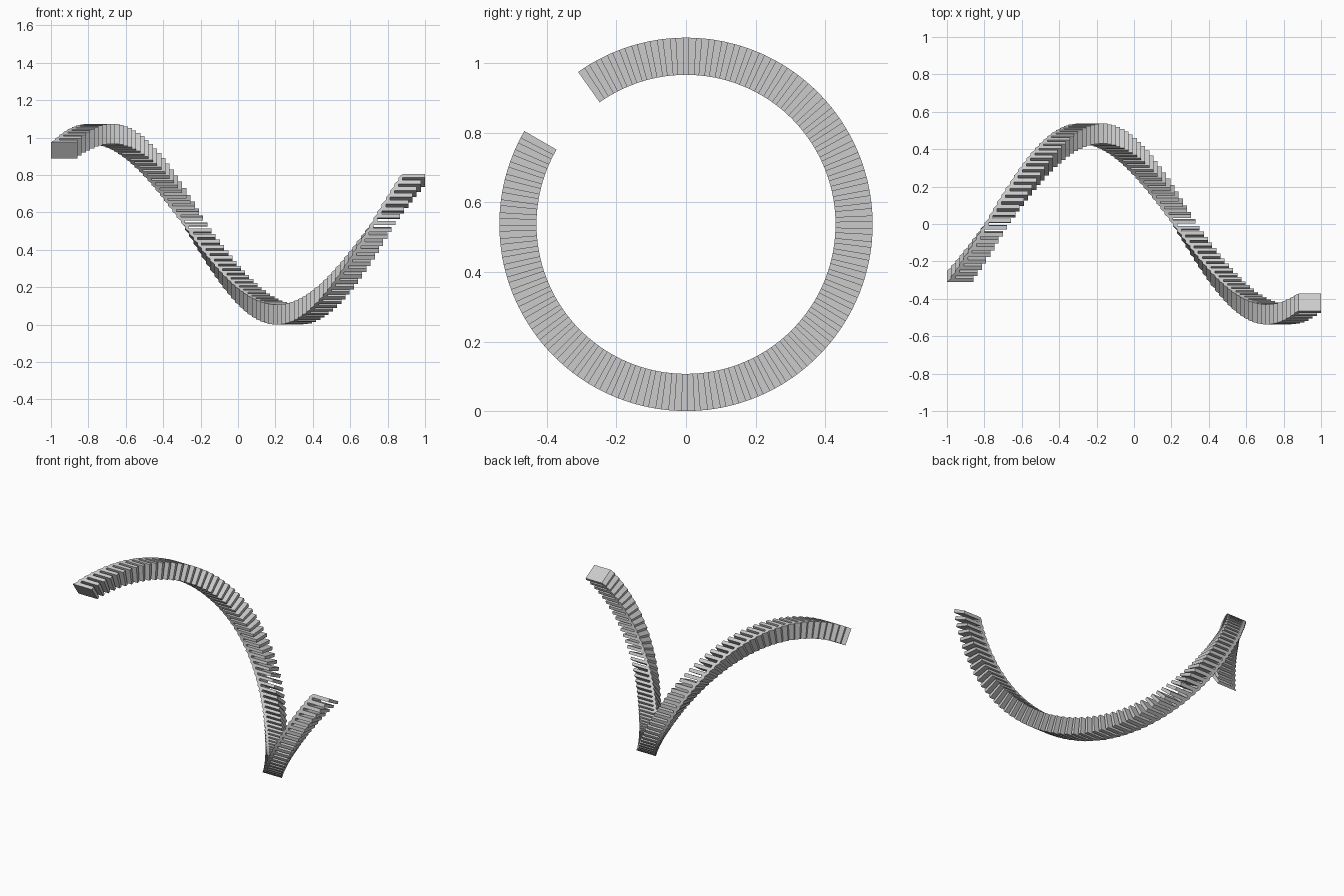
import bpy, bmesh, math

old = bpy.data.objects.get("Cube")
if old:
    bpy.data.objects.remove(old, do_unlink=True)

COUNT = 84                      # slats along the coil
R_IN, R_OUT, AXIS_Z = 0.43, 0.537, 0.537
LENGTH = 0.142                  # reach of each slat along x
SPINE = 0.045                   # reach of the web between slats
FILL = 0.6                      # share of each step taken by the slat
START = math.radians(125.3)
STEP = math.radians(335.3) / (COUNT - 1 + FILL)
RISE = (2 - LENGTH) / (COUNT - 1)

grey = bpy.data.materials.new("light_grey")
grey.use_nodes = True
grey.diffuse_color = (0.6, 0.6, 0.6, 1)
grey.node_tree.nodes["Principled BSDF"].inputs["Base Color"].default_value = (0.6, 0.6, 0.6, 1)


def add_prism(bm, step, section):
    """Extrude an (x, turn) section radially, at the given step of the coil."""
    rings = []
    for radius in (R_IN, R_OUT):
        ring = []
        for x, turn in section:
            angle = START - (step + turn) * STEP
            ring.append(bm.verts.new((-1 + step * RISE + x, radius * math.cos(angle),
                                      AXIS_Z + radius * math.sin(angle))))
        rings.append(ring)
    inner, outer = rings
    bm.faces.new(inner)
    bm.faces.new(outer[::-1])
    for j in range(len(section)):
        k = (j + 1) % len(section)
        bm.faces.new((inner[j], outer[j], outer[k], inner[k]))


# Helical comb: flat-ended slats joined by a narrow spine
slat = [(0, 0), (LENGTH, 0), (LENGTH, FILL), (RISE, FILL)]
web = [(RISE, FILL), (SPINE, FILL), (SPINE, 1), (RISE, 1)]
bm = bmesh.new()
for i in range(COUNT):
    add_prism(bm, i, slat)
    if i < COUNT - 1:
        add_prism(bm, i, web)
bmesh.ops.recalc_face_normals(bm, faces=bm.faces)
mesh = bpy.data.meshes.new("spiral_stair")
bm.to_mesh(mesh)
bm.free()
mesh.materials.append(grey)
stair = bpy.data.objects.new("spiral_stair", mesh)
bpy.context.collection.objects.link(stair)
